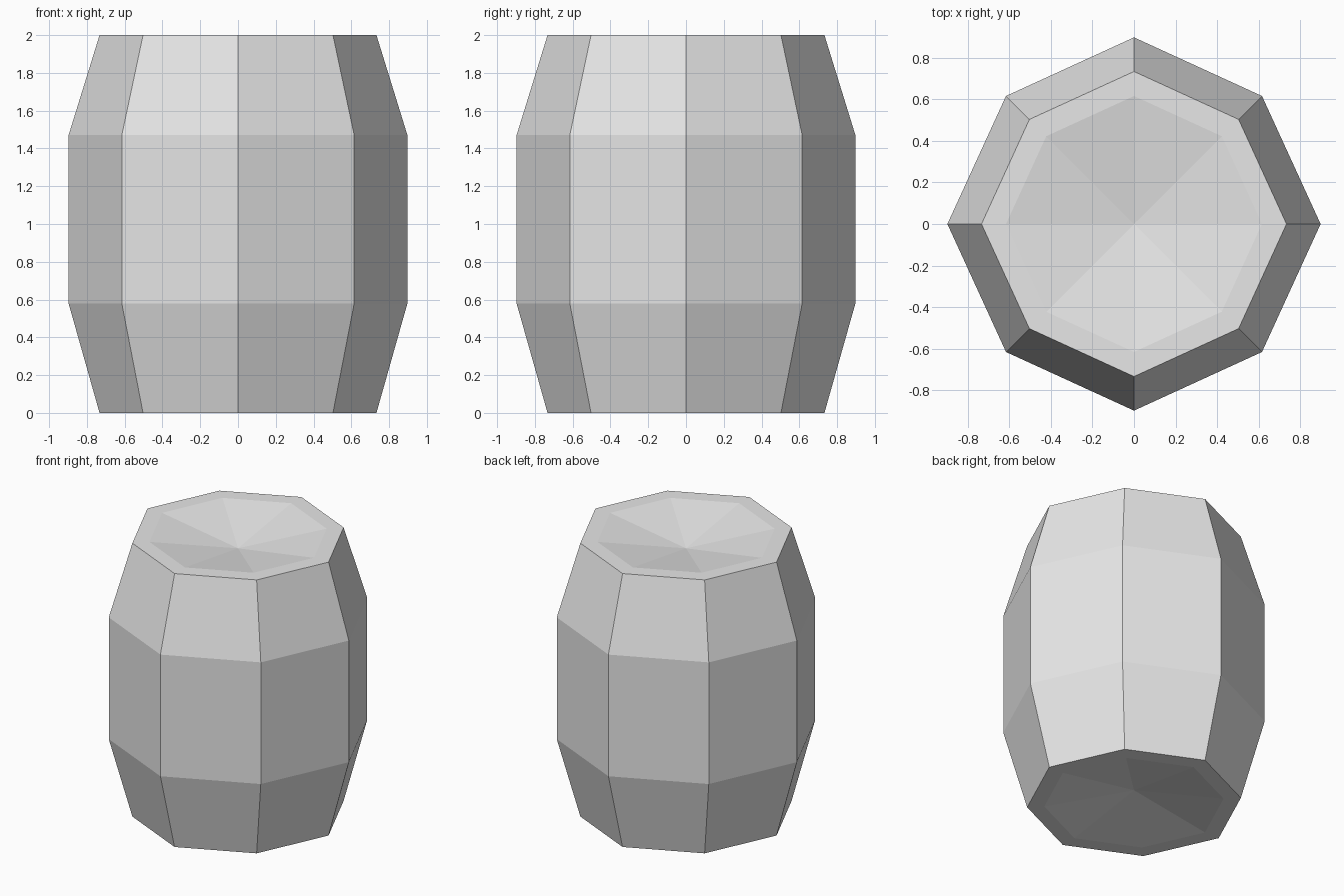
import bpy
import math

SIDES = 8
DIAGONAL = 0.97  # corners between the main axes sit slightly closer in

cube = bpy.data.objects.get("Cube")
if cube:
    bpy.data.objects.remove(cube, do_unlink=True)

grey = bpy.data.materials.new("plain_grey")
grey.use_nodes = True
colour = (0.8, 0.8, 0.8, 1.0)
grey.diffuse_color = colour
grey.node_tree.nodes["Principled BSDF"].inputs["Base Color"].default_value = colour


def ring(radius, z):
    """Corners of one octagonal ring; a zero radius gives a single point."""
    if radius == 0:
        return [(0, 0, z)]
    points = []
    for i in range(SIDES):
        r = radius * (DIAGONAL if i % 2 else 1)
        a = math.tau * i / SIDES
        points.append((r * math.cos(a), r * math.sin(a), z))
    return points


def loft(name, profile):
    """Flat-faced shell through the rings, outward when going up the outside."""
    verts, faces, loops = [], [], []
    for radius, z in profile:
        points = ring(radius, z)
        start = len(verts)
        loops.append([start + i % len(points) for i in range(SIDES)])
        verts.extend(points)
    for low, high in zip(loops, loops[1:]):
        for i in range(SIDES):
            j = (i + 1) % SIDES
            corners = [low[i], low[j], high[j], high[i]]
            faces.append(list(dict.fromkeys(corners)))
    mesh = bpy.data.meshes.new(name)
    mesh.from_pydata(verts, [], faces)
    mesh.materials.append(grey)
    mesh.update()
    obj = bpy.data.objects.new(name, mesh)
    bpy.context.collection.objects.link(obj)
    return obj


END, BELLY, INNER = 0.733, 0.897, 0.615
DISH = 0.095

# Staves: narrow ends, straight belly
loft("barrel_staves", [(END, 0), (BELLY, 0.58), (BELLY, 1.47), (END, 2)])

# Flat rims and shallow dished lids at both ends
loft("top_rim", [(END, 2), (INNER, 2)])
loft("top_lid", [(INNER, 2), (0, 2 - DISH)])
loft("bottom_rim", [(INNER, 0), (END, 0)])
loft("bottom_lid", [(0, DISH), (INNER, 0)])
